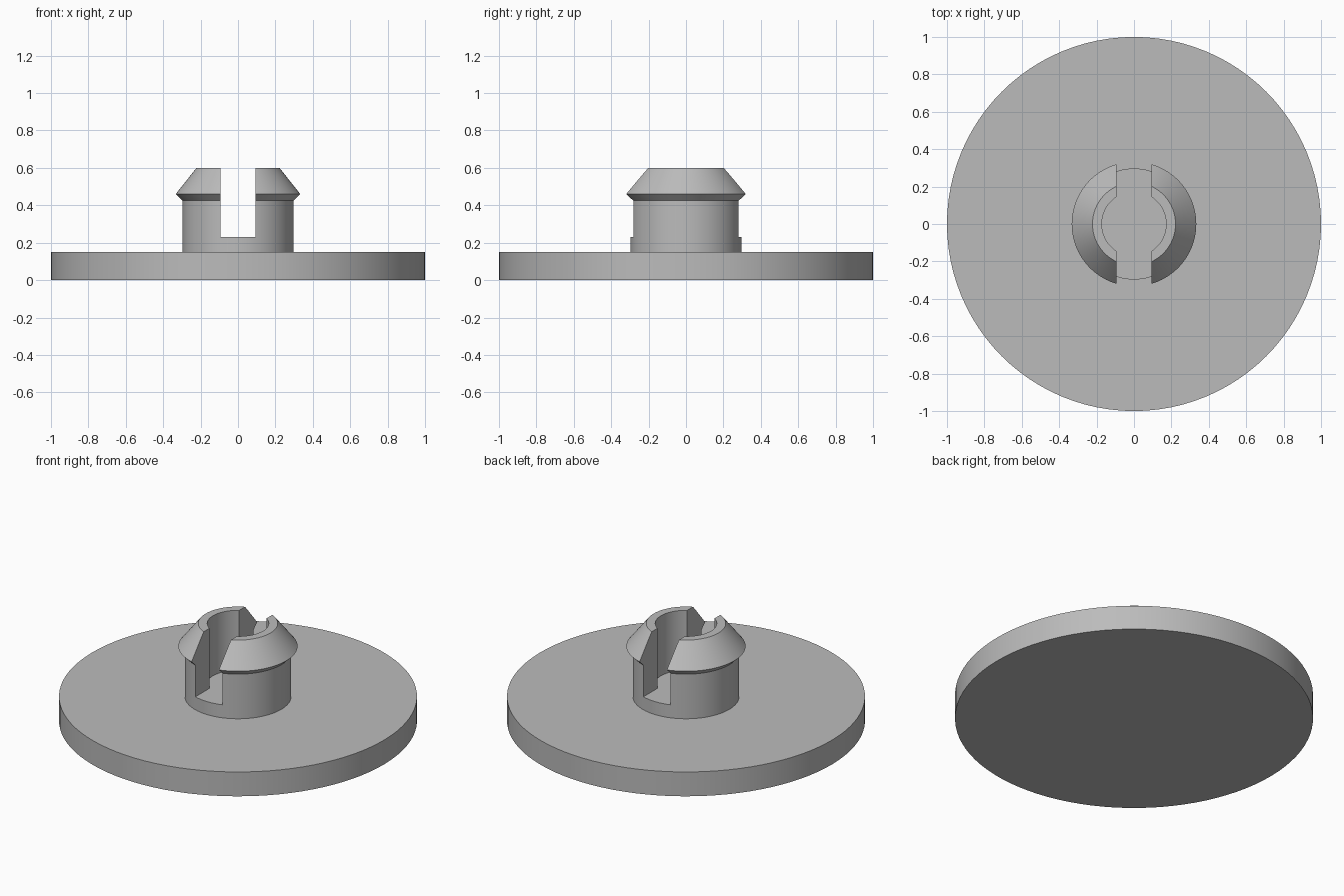
import bpy, bmesh, math
from mathutils import Vector

cube = bpy.data.objects.get("Cube")
if cube:
    bpy.data.objects.remove(cube, do_unlink=True)

GREY = (0.5, 0.5, 0.5, 1)
grey = bpy.data.materials.new("plain grey")
grey.use_nodes = True
grey.diffuse_color = GREY
grey.node_tree.nodes["Principled BSDF"].inputs["Base Color"].default_value = GREY

SLOT = 0.093    # half width of the slot
FLOOR = 0.23    # height of the slot and bore floor
POST = 0.297
BORE = 0.172


def lathe(name, profile, closed=False, cut_x=None, steps=96):
    """Revolve (radius, z) points about z; optionally keep only x > cut_x."""
    bm = bmesh.new()
    verts = [bm.verts.new((r, 0, z)) for r, z in profile]
    pairs = list(zip(verts, verts[1:]))
    if closed:
        pairs.append((verts[-1], verts[0]))
    edges = [bm.edges.new(p) for p in pairs]
    bmesh.ops.spin(bm, geom=verts + edges, cent=(0, 0, 0), axis=(0, 0, 1),
                   angle=math.tau, steps=steps, use_duplicate=False)
    bmesh.ops.remove_doubles(bm, verts=bm.verts, dist=1e-5)
    if cut_x is not None:
        bmesh.ops.bisect_plane(bm, geom=bm.verts[:] + bm.edges[:] + bm.faces[:],
                               plane_co=Vector((cut_x, 0, 0)),
                               plane_no=Vector((1, 0, 0)), clear_inner=True)
    # Cap the open ends
    bmesh.ops.holes_fill(bm, edges=[e for e in bm.edges if e.is_boundary], sides=0)
    bmesh.ops.recalc_face_normals(bm, faces=bm.faces)
    mesh = bpy.data.meshes.new(name)
    bm.to_mesh(mesh)
    bm.free()
    mesh.materials.append(grey)
    obj = bpy.data.objects.new(name, mesh)
    bpy.context.collection.objects.link(obj)
    bpy.ops.object.select_all(action='DESELECT')
    obj.select_set(True)
    bpy.context.view_layer.objects.active = obj
    bpy.ops.object.shade_smooth_by_angle(angle=math.radians(25))
    return obj


# Wide round flange with the solid foot of the post
lathe("flange_and_post", [(1, 0), (1, 0.15), (POST, 0.15), (POST, FLOOR)])

# Two barbed snap prongs, hollow inside, either side of the slot
prong_profile = [(BORE, FLOOR), (POST, FLOOR), (POST, 0.425),
                 (0.333, 0.46), (0.222, 0.6), (BORE, 0.6)]
prongs = lathe("snap_prongs", prong_profile, closed=True, cut_x=SLOT)
prongs.modifiers.new("other_side", 'MIRROR').use_clip = False
